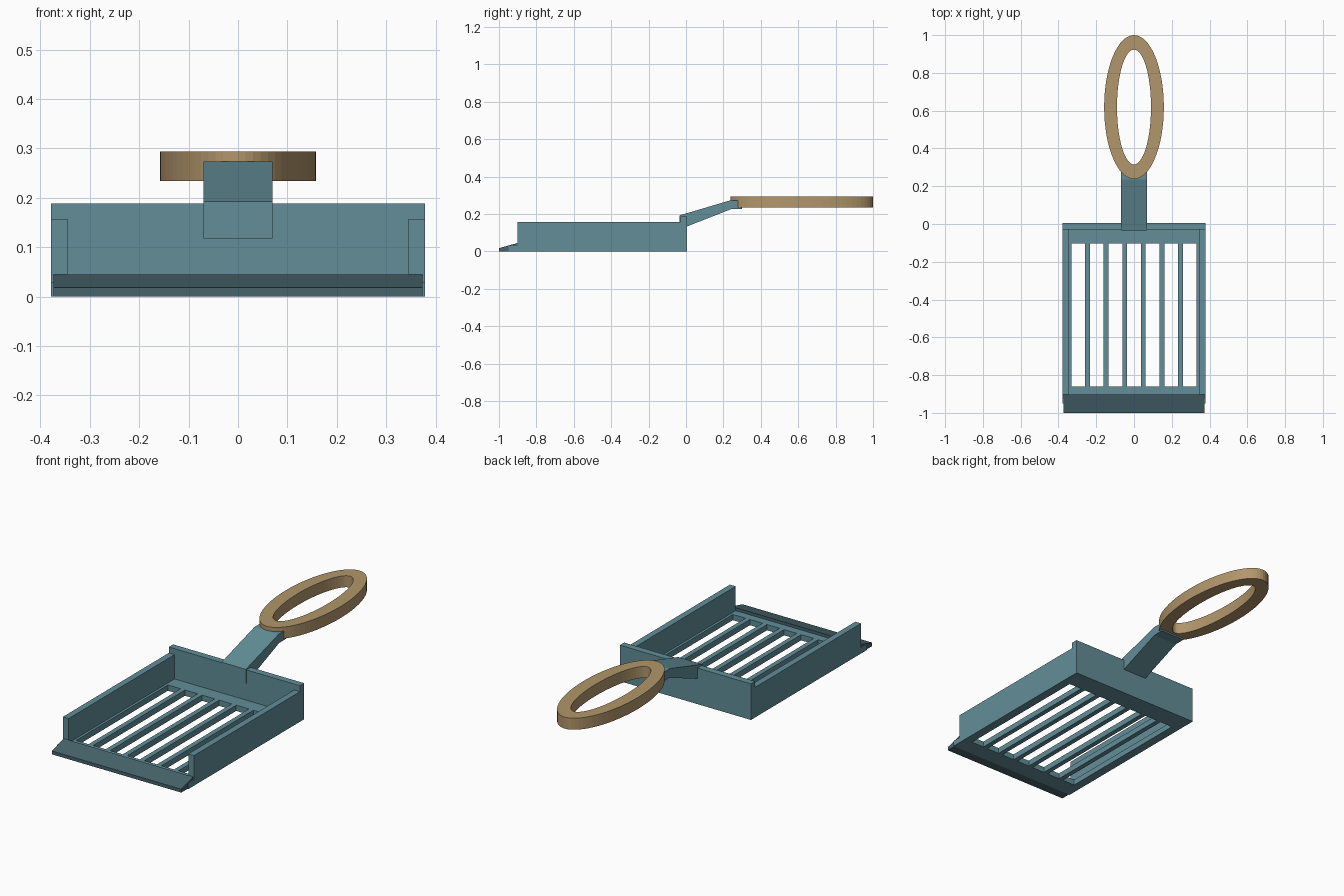
import bpy, bmesh, math
from mathutils import Vector

cube = bpy.data.objects.get("Cube")
if cube:
    bpy.data.objects.remove(cube, do_unlink=True)


def material(name, rgb):
    m = bpy.data.materials.new(name)
    m.use_nodes = True
    m.diffuse_color = (*rgb, 1)
    m.node_tree.nodes["Principled BSDF"].inputs["Base Color"].default_value = (*rgb, 1)
    return m


teal = material("teal", (0.122, 0.270, 0.314))
dark_teal = material("dark teal", (0.063, 0.127, 0.150))
tan = material("tan wood", (0.445, 0.305, 0.147))


def finish(name, bm, mat):
    bmesh.ops.remove_doubles(bm, verts=bm.verts, dist=1e-5)
    bmesh.ops.recalc_face_normals(bm, faces=bm.faces)
    mesh = bpy.data.meshes.new(name)
    bm.to_mesh(mesh)
    bm.free()
    mesh.materials.append(mat)
    obj = bpy.data.objects.new(name, mesh)
    bpy.context.collection.objects.link(obj)
    return obj


def extrude_faces(bm, offset):
    ext = bmesh.ops.extrude_face_region(bm, geom=bm.faces[:])
    verts = [g for g in ext["geom"] if isinstance(g, bmesh.types.BMVert)]
    bmesh.ops.translate(bm, verts=verts, vec=offset)


def box(name, x, y, z, mat):
    bm = bmesh.new()
    bmesh.ops.create_cube(bm, size=1)
    for v in bm.verts:
        v.co = Vector(r[0] if c < 0 else r[1] for c, r in zip(v.co, (x, y, z)))
    return finish(name, bm, mat)


def side_profile(name, points, half_width, mat):
    bm = bmesh.new()
    bm.faces.new([bm.verts.new((-half_width, y, z)) for y, z in points])
    extrude_faces(bm, (2 * half_width, 0, 0))
    return finish(name, bm, mat)


HALF, INNER = 0.378, 0.345
FRONT, BACK = -0.95, 0.005
FLOOR = 0.03
WALL_FRONT = -0.902

# Slotted floor: a grid of cells with the slot cells left open
PITCH, SLOT = 0.0985, 0.073
xs = [-HALF]
for i in range(-3, 4):
    xs += [i * PITCH - SLOT / 2, i * PITCH + SLOT / 2]
xs.append(HALF)
ys = [FRONT, -0.86, -0.103, BACK]
bm = bmesh.new()
grid = [[bm.verts.new((x, y, 0)) for y in ys] for x in xs]
for i in range(len(xs) - 1):
    for j in range(len(ys) - 1):
        if not (i % 2 and j == 1):
            bm.faces.new((grid[i][j], grid[i + 1][j], grid[i + 1][j + 1], grid[i][j + 1]))
extrude_faces(bm, (0, 0, FLOOR))
finish("slotted_floor", bm, teal)

# Tray walls
for side, name in ((1, "left_wall"), (-1, "right_wall")):
    box(name, sorted((side * INNER, side * HALF)), (WALL_FRONT, -0.03), (FLOOR, 0.157), teal)
box("back_wall", (-HALF, HALF), (-0.03, BACK), (FLOOR, 0.188), teal)

# Sloped scooping lip, notched over the front edge of the floor
side_profile("front_lip", [(-1, 0), (FRONT, 0), (FRONT, FLOOR), (WALL_FRONT, FLOOR),
                           (WALL_FRONT, 0.045), (-1, 0.018)], 0.373, dark_teal)

# Angled neck between tray and handle
side_profile("neck", [(-0.035, 0.118), (0.24, 0.226), (0.30, 0.226), (0.30, 0.273),
                      (0.235, 0.273), (-0.035, 0.193)], 0.07, teal)

# Oval ring handle
SEGMENTS = 64
bm = bmesh.new()
loops = []
for rx, ry in ((0.158, 0.381), (0.09, 0.304)):
    loops.append([bm.verts.new((rx * math.cos(a), 0.619 + ry * math.sin(a), 0.234))
                  for a in (2 * math.pi * k / SEGMENTS for k in range(SEGMENTS))])
outer, inner = loops
for k in range(SEGMENTS):
    n = (k + 1) % SEGMENTS
    bm.faces.new((outer[k], outer[n], inner[n], inner[k]))
extrude_faces(bm, (0, 0, 0.06))
finish("ring_handle", bm, tan)
